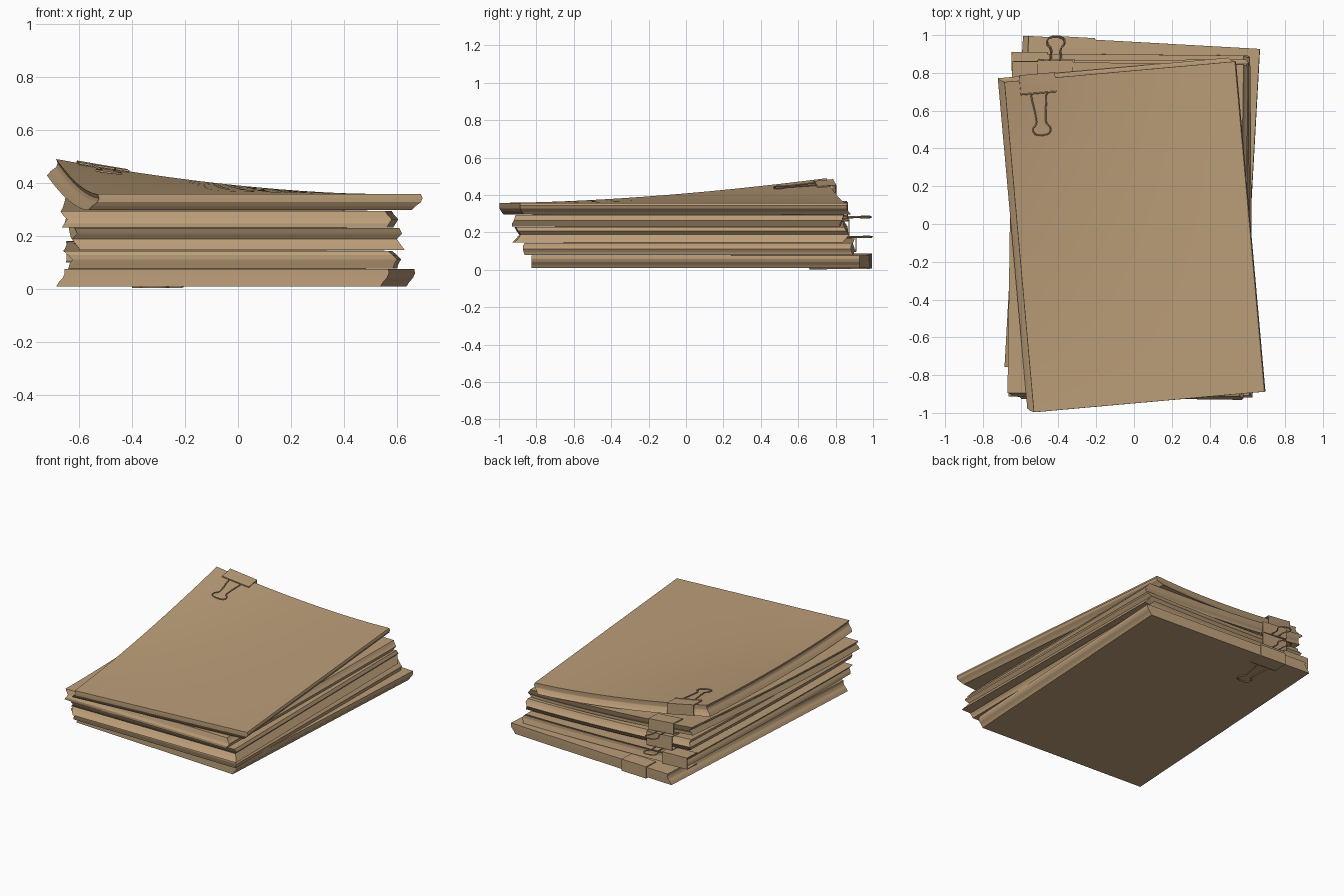
import bpy, bmesh
from math import sin, cos, radians
from mathutils import Vector

if "Cube" in bpy.data.objects:
    bpy.data.objects.remove(bpy.data.objects["Cube"])

W, L = 1.225, 1.755           # sheet width and length

mat = bpy.data.materials.new("tan_paper")
mat.diffuse_color = (0.5, 0.34, 0.19, 1)
mat.use_nodes = True
mat.node_tree.nodes["Principled BSDF"].inputs["Base Color"].default_value = mat.diffuse_color


def interp(values, t):
    """Linear lookup in an evenly spaced profile."""
    f = max(0.0, min(1.0, t)) * (len(values) - 1)
    i = min(int(f), len(values) - 2)
    return values[i] + (values[i + 1] - values[i]) * (f - i)


def place(b, x, y, h):
    """Bundle space to world: curl up the back left corner, turn, move."""
    u, v = max(0, min(1.03, .5 - x / W)), max(0, min(1.03, .5 + y / L))
    z = b["z"][0] + h + b["lift"] * (u * v) ** 1.7
    a = radians(b["rot"])
    return Vector((b["pos"][0] + x * cos(a) - y * sin(a),
                   b["pos"][1] + x * sin(a) + y * cos(a), z))


def add_mesh(name, bm):
    me = bpy.data.meshes.new(name)
    bm.to_mesh(me)
    bm.free()
    ob = bpy.data.objects.new(name, me)
    bpy.context.collection.objects.link(ob)
    me.materials.append(mat)
    return ob


def paper_bundle(name, b):
    bm = bmesh.new()
    bmesh.ops.create_cube(bm, size=1)
    bmesh.ops.subdivide_edges(bm, edges=bm.edges[:], cuts=15, use_grid_fill=True)
    T = b["z"][1] - b["z"][0]
    for v in bm.verts:
        t = v.co.z + .5
        x, y = v.co.x * W, v.co.y * L
        p = place(b, x, y, t * T)
        p.x += interp(b["dx"], t)
        p.y += interp(b["dy"], t)
        v.co = p
    bmesh.ops.recalc_face_normals(bm, faces=bm.faces[:])
    ob = add_mesh(name, bm)
    bpy.ops.object.select_all(action='DESELECT')
    ob.select_set(True)
    bpy.context.view_layer.objects.active = ob
    bpy.ops.object.shade_smooth_by_angle(angle=radians(30))


def clip_body(name, b, cx, yb, T):
    """Folded sheet gripping the back edge."""
    prof = [(-.10, T + .004), (-.05, T + .004), (0, T + .004),
            (0, -.004), (-.05, -.004), (-.10, -.004)]
    bm = bmesh.new()
    cols = [[bm.verts.new(place(b, cx - .095 + .19 * i / 4, yb + y, h))
             for y, h in prof] for i in range(5)]
    for c0, c1 in zip(cols, cols[1:]):
        for j in range(len(prof) - 1):
            bm.faces.new((c0[j], c0[j + 1], c1[j + 1], c1[j]))
    ob = add_mesh(name, bm)
    m = ob.modifiers.new("thickness", 'SOLIDIFY')
    m.thickness, m.offset = .006, 0


def wire_handle(name, b, cx, y0, h, direction):
    """Hinge bar plus keyhole-shaped wire loop."""
    half = [(.042, 0), (.036, .05), (.028, .10), (.024, .15), (.030, .168),
            (.044, .182), (.047, .20), (.038, .216), (.018, .224)]
    loop = half + [(-x, y) for x, y in reversed(half)]
    bar = [(-.095 + .19 * i / 4, 0) for i in range(5)]
    cu = bpy.data.curves.new(name, 'CURVE')
    cu.dimensions = '3D'
    cu.bevel_depth, cu.bevel_resolution, cu.use_fill_caps = .004, 1, True
    for path in (loop, bar):
        sp = cu.splines.new('POLY')
        sp.points.add(len(path) - 1)
        for p, (x, y) in zip(sp.points, path):
            p.co = (*place(b, cx + x, y0 + direction * y, h), 1)
    cu.materials.append(mat)
    bpy.context.collection.objects.link(bpy.data.objects.new(name, cu))


# Bundles from bottom to top; handles are (side, direction): -1 folded in, 1 out
bundles = [
    dict(pos=(.005, .085), rot=-3.2, z=(.009, .076), lift=.005,
         dx=[-.03, -.02, -.005, .002, 0], dy=[0, 0, 0, 0, 0],
         clip=-.355, handles=[("bottom", -1)]),
    dict(pos=(-.02, .01), rot=-.5, z=(.078, .144), lift=.03,
         dx=[0, .005, .015, 0, -.02], dy=[.01, .005, 0, 0, .01],
         clip=-.54, handles=[]),
    dict(pos=(-.005, -.035), rot=.4, z=(.147, .229), lift=.045,
         dx=[.015, 0, -.015, .005, -.005], dy=[-.01, .01, .025, .01, 0],
         clip=-.40, handles=[("bottom", 1)]),
    dict(pos=(-.04, -.045), rot=-.8, z=(.231, .294), lift=.075,
         dx=[0, .01, .02, .005, -.005], dy=[0, 0, .01, .015, .02],
         clip=-.39, handles=[("bottom", 1)]),
    dict(pos=(.002, -.068), rot=5.1, z=(.297, .358), lift=.132,
         dx=[-.035, -.02, 0, .006, 0], dy=[.02, .008, 0, 0, 0],
         clip=-.437, handles=[("top", -1), ("bottom", -1)]),
]

for n, b in enumerate(bundles, 1):
    T = b["z"][1] - b["z"][0]
    paper_bundle(f"paper_bundle_{n}", b)
    yb = L / 2 + max(b["dy"]) + .006
    clip_body(f"clip_body_{n}", b, b["clip"], yb, T)
    for side, d in b["handles"]:
        h = T + .007 if side == "top" else -.005
        wire_handle(f"clip_handle_{n}_{side}", b, b["clip"], yb - .10, h, d)
